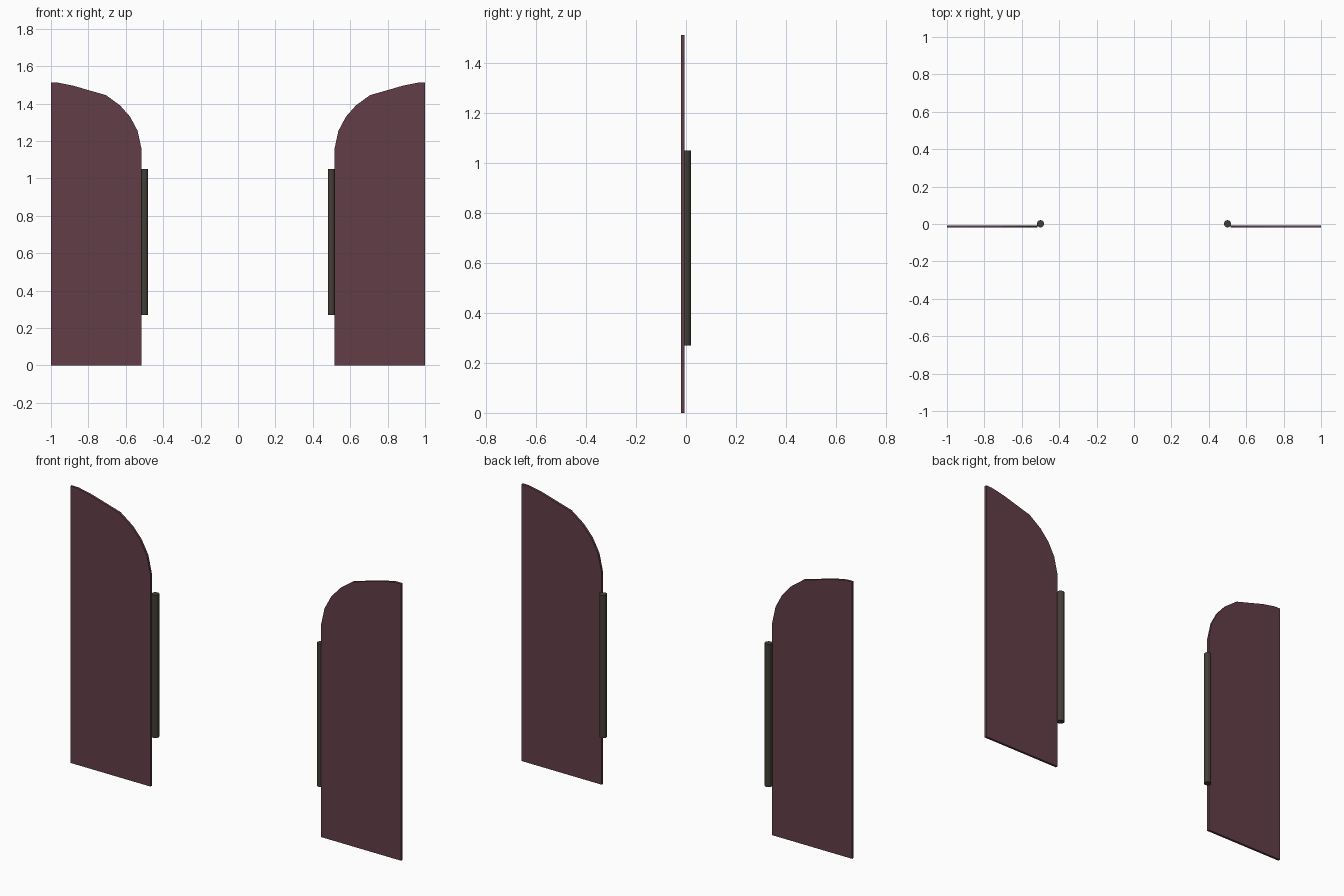
import bpy, bmesh
from mathutils import Matrix

if "Cube" in bpy.data.objects:
    bpy.data.objects.remove(bpy.data.objects["Cube"])


def material(name, rgb):
    m = bpy.data.materials.new(name)
    m.diffuse_color = (*rgb, 1)
    m.use_nodes = True
    m.node_tree.nodes["Principled BSDF"].inputs["Base Color"].default_value = m.diffuse_color
    return m


plum = material("plum_wood", (0.120, 0.047, 0.063))
iron = material("dark_iron", (0.055, 0.048, 0.038))


def finish(bm, name, mat):
    bmesh.ops.recalc_face_normals(bm, faces=bm.faces)
    mesh = bpy.data.meshes.new(name)
    bm.to_mesh(mesh)
    bm.free()
    mesh.materials.append(mat)
    ob = bpy.data.objects.new(name, mesh)
    bpy.context.collection.objects.link(ob)
    return ob


# Door outline: straight sides with a quarter-arch top rising to the outer edge
OUTLINE = [(1, 0), (1, 1.513), (0.96, 1.512), (0.885, 1.497), (0.705, 1.445),
           (0.63, 1.39), (0.577, 1.33), (0.537, 1.255), (0.515, 1.155), (0.515, 0)]
FRONT, BACK = -0.02, -0.007


def door_panel(name, side):
    bm = bmesh.new()
    face = bm.faces.new([bm.verts.new((side * x, FRONT, z)) for x, z in OUTLINE])
    ext = bmesh.ops.extrude_face_region(bm, geom=[face], use_keep_orig=True)
    moved = [g for g in ext["geom"] if isinstance(g, bmesh.types.BMVert)]
    bmesh.ops.translate(bm, verts=moved, vec=(0, BACK - FRONT, 0))
    return finish(bm, name, plum)


# Hinge rod along the inner edge
def hinge_rod(name, side):
    bm = bmesh.new()
    bmesh.ops.create_cone(bm, cap_ends=True, segments=12, radius1=0.0195,
                          radius2=0.0195, depth=0.78,
                          matrix=Matrix.Translation((side * 0.5, 0.001, 0.66)))
    return finish(bm, name, iron)


for label, side in (("left", -1), ("right", 1)):
    door_panel(label + "_door_panel", side)
    hinge_rod(label + "_hinge_rod", side)
